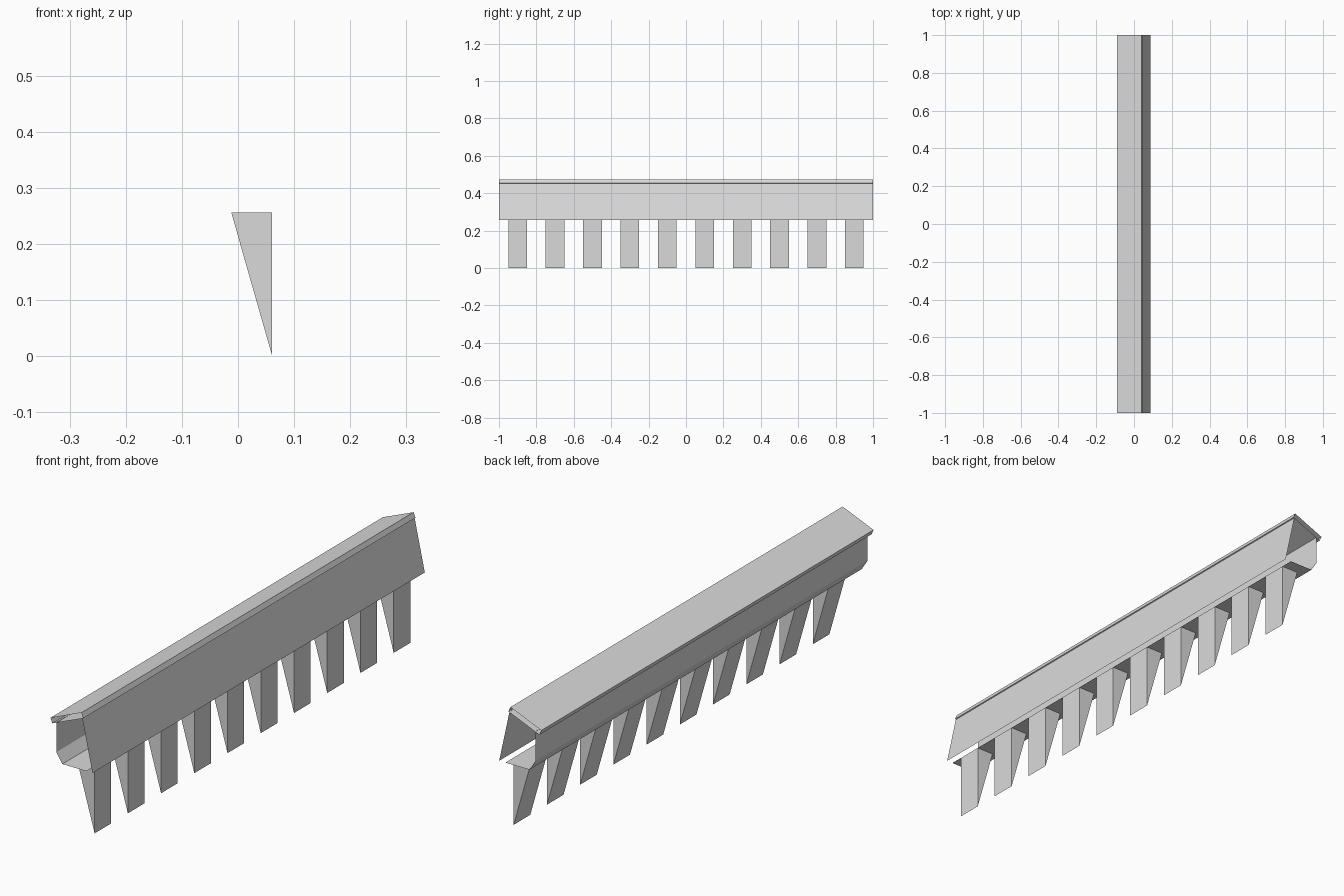
import bpy
import bmesh

cube = bpy.data.objects.get("Cube")
if cube:
    bpy.data.objects.remove(cube, do_unlink=True)

grey = bpy.data.materials.new("plain_grey")
grey.use_nodes = True
COLOUR = (0.7, 0.7, 0.7, 1)
grey.diffuse_color = COLOUR
grey.node_tree.nodes["Principled BSDF"].inputs["Base Color"].default_value = COLOUR


def extrude_profile(name, points, y0, y1, closed=False, capped=False):
    """Sweep an (x, z) profile along y as flat faces."""
    bm = bmesh.new()
    near = [bm.verts.new((x, y0, z)) for x, z in points]
    far = [bm.verts.new((x, y1, z)) for x, z in points]
    count = len(points)
    for i in range(count if closed else count - 1):
        j = (i + 1) % count
        bm.faces.new((near[i], far[i], far[j], near[j]))
    if capped:
        bm.faces.new(near)
        bm.faces.new(far[::-1])
        bmesh.ops.recalc_face_normals(bm, faces=bm.faces)
    mesh = bpy.data.meshes.new(name)
    bm.to_mesh(mesh)
    bm.free()
    mesh.materials.append(grey)
    obj = bpy.data.objects.new(name, mesh)
    bpy.context.collection.objects.link(obj)
    return obj


FLOOR = 0.256

# Sloping cover strip, open at both ends
extrude_profile("sloping_cover",
                [(-0.082, 0.4), (0.048, 0.454), (0.04, 0.473), (-0.09, 0.419)],
                -1, 1, closed=True)

# Slanted outer sheet
extrude_profile("outer_skirt", [(0.087, FLOOR), (0.044, 0.453)], -1, 1)

# Inner wall, bevelled corner and floor
extrude_profile("wall_and_floor",
                [(-0.065, 0.408), (-0.065, 0.295), (-0.04, FLOOR), (0.061, FLOOR)],
                -1, 1)

# Row of wedge teeth below the floor
for n in range(10):
    y = -0.9 + 0.2 * n
    extrude_profile(f"wedge_tooth_{n + 1}",
                    [(-0.012, FLOOR), (0.061, 0), (0.061, FLOOR)],
                    y - 0.05, y + 0.05, closed=True, capped=True)
